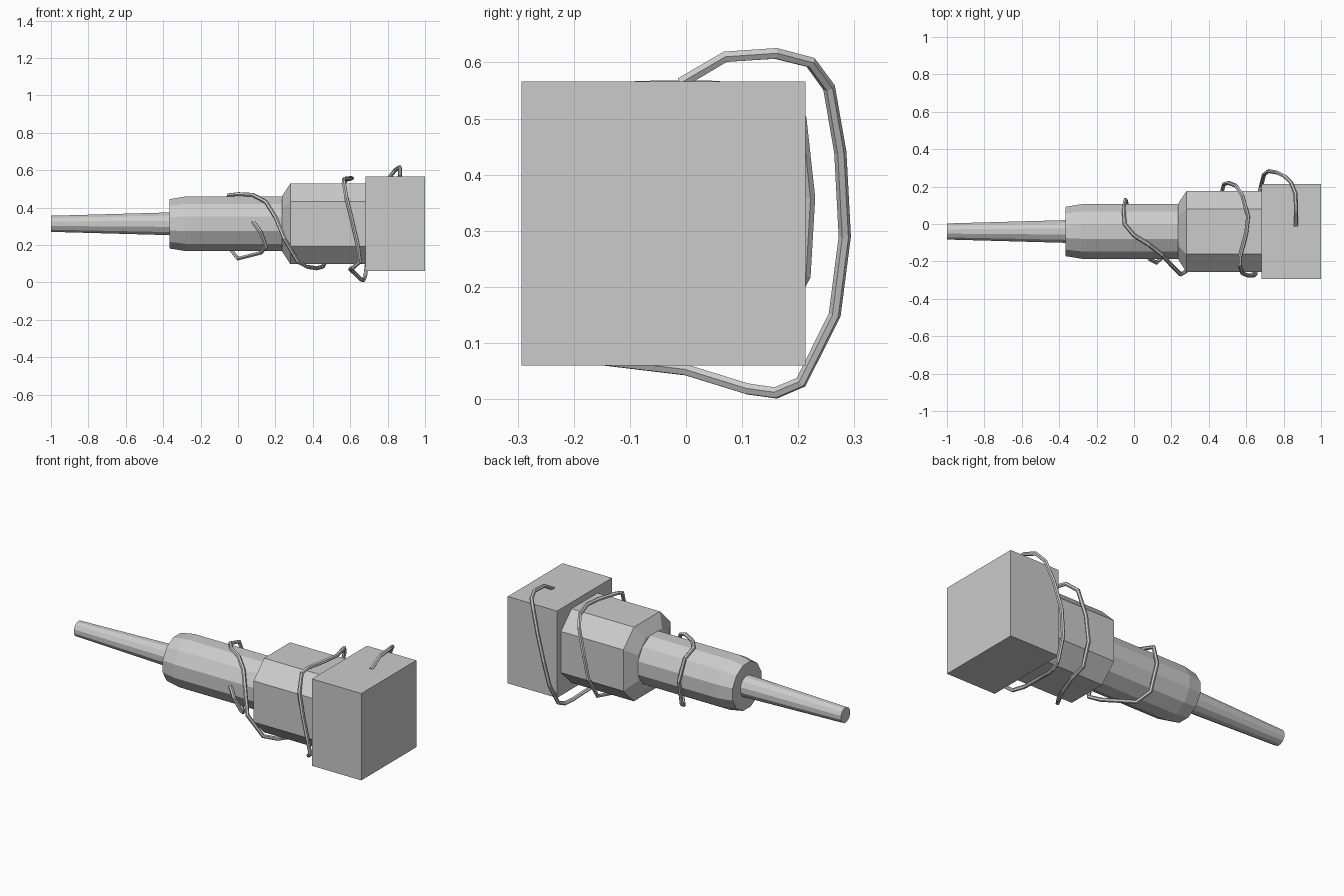
import bpy
from math import cos, sin, pi

if "Cube" in bpy.data.objects:
    bpy.data.objects.remove(bpy.data.objects["Cube"])

CY, CZ = -0.04, 0.313   # long axis of the model runs along x


def loft(name, rings):
    """Join cross-sections (x, [(y, z), ...]) into a closed solid."""
    n = len(rings[0][1])
    verts = [(x, CY + y, CZ + z) for x, ring in rings for y, z in ring]
    faces = [tuple(range(n))[::-1]]
    for r in range(len(rings) - 1):
        for i in range(n):
            j = (i + 1) % n
            a = r * n
            faces.append((a + i, a + j, a + n + j, a + n + i))
    faces.append(tuple(range(len(verts) - n, len(verts))))
    mesh = bpy.data.meshes.new(name)
    mesh.from_pydata(verts, [], faces)
    obj = bpy.data.objects.new(name, mesh)
    bpy.context.collection.objects.link(obj)
    return obj


def polygon(radius, sides):
    """Regular polygon whose flats sit at the given distance."""
    r = radius / cos(pi / sides)
    return [(r * cos((i + .5) * 2 * pi / sides), r * sin((i + .5) * 2 * pi / sides))
            for i in range(sides)]


def cut_square(half, flat):
    """Square with cut corners."""
    return [(half, flat), (flat, half), (-flat, half), (-half, flat),
            (-half, -flat), (-flat, -half), (flat, -half), (half, -flat)]


# Tapered tip
loft("tip", [(-1.0, polygon(.043, 12)), (-.355, polygon(.061, 12))])

# Round barrel with a chamfered end
loft("barrel", [(-.365, polygon(.132, 12)), (-.28, polygon(.146, 12)),
                (.27, polygon(.146, 12))])

# Eight-sided body tapering onto the barrel
loft("body", [(.235, cut_square(.147, .075)), (.28, cut_square(.216, .12)),
              (.685, cut_square(.216, .12))])

# Square end block
bpy.ops.mesh.primitive_cube_add(size=1, location=(.841, CY, CZ))
block = bpy.context.object
block.name = "end_block"
block.scale = (.318, .506, .506)

# Cable winding around the parts from the block to the barrel
path = [
    (.865, -.01, .563), (.866, .07, .610), (.864, .16, .616), (.84, .222, .60),
    (.805, .255, .555), (.765, .275, .44), (.72, .283, .29), (.695, .265, .15),
    (.68, .205, .03), (.67, .16, .011), (.655, .11, .018), (.62, 0, .052),
    (.60, -.15, .070), (.615, -.23, .078), (.652, -.265, .11), (.64, -.276, .2),
    (.61, -.276, .33), (.58, -.264, .45), (.565, -.22, .54), (.568, -.17, .553),
    (.60, -.05, .557), (.61, .04, .557), (.58, .15, .55), (.545, .205, .50),
    (.505, .22, .36), (.48, .212, .22), (.465, .15, .105), (.455, .05, .085),
    (.42, -.06, .075), (.37, -.16, .083), (.32, -.225, .11), (.25, -.27, .23),
    (.20, -.22, .35), (.15, -.165, .43), (.08, -.11, .468), (0, -.06, .472),
    (-.05, 0, .466), (-.055, .09, .44), (-.045, .13, .32), (-.035, .09, .17),
    (0, .02, .127), (.12, -.12, .157), (.15, -.18, .19), (.12, -.207, .27),
    (.08, -.185, .325)]
curve = bpy.data.curves.new("cable", 'CURVE')
curve.dimensions = '3D'
curve.bevel_depth = .011
curve.bevel_resolution = 1
curve.use_fill_caps = True
spline = curve.splines.new('POLY')
spline.points.add(len(path) - 1)
for p, co in zip(spline.points, path):
    p.co = (*co, 1)
spline.use_smooth = False
cable = bpy.data.objects.new("cable", curve)
bpy.context.collection.objects.link(cable)
